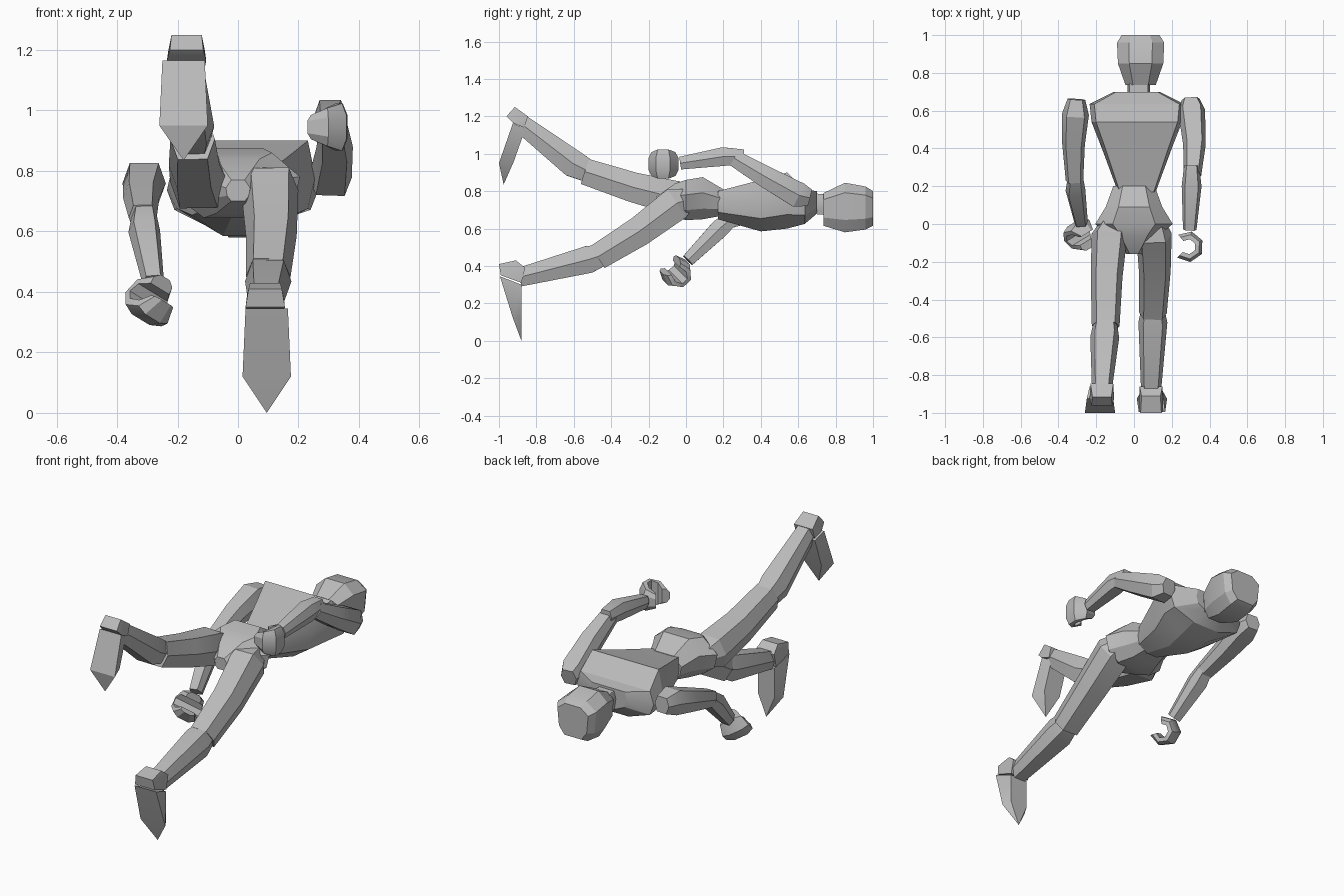
import bpy, bmesh
from math import sin, cos, radians
from mathutils import Vector

cube = bpy.data.objects.get("Cube")
if cube:
    bpy.data.objects.remove(cube)

grey = bpy.data.materials.new("plain_grey")
grey.use_nodes = True
TONE = (0.5, 0.5, 0.5, 1)
grey.diffuse_color = TONE
grey.node_tree.nodes["Principled BSDF"].inputs["Base Color"].default_value = TONE

# Shared thickness profiles, from the trunk outwards
THIGH = (.06, .09, .08, .07)
SHIN = (.05, .073, .05)
UPPER_ARM = (.045, .068, .057, .044)
FOREARM = (.038, .05, .034)
HEEL = (.055, .05, .06, .06, .065)
SOLE = (.07, .08, 0, .055, .055)


def finish(name, bm):
    bmesh.ops.recalc_face_normals(bm, faces=bm.faces)
    mesh = bpy.data.meshes.new(name)
    bm.to_mesh(mesh)
    bm.free()
    mesh.materials.append(grey)
    obj = bpy.data.objects.new(name, mesh)
    bpy.context.collection.objects.link(obj)
    bpy.ops.object.select_all(action='DESELECT')
    bpy.context.view_layer.objects.active = obj
    obj.select_set(True)
    bpy.ops.object.shade_smooth_by_angle(angle=radians(25))


def skin(name, rings):
    """Join closed rings of points into a capped solid."""
    bm = bmesh.new()
    loops = [[bm.verts.new(point) for point in ring] for ring in rings]
    for near, far in zip(loops, loops[1:]):
        for i in range(len(near)):
            bm.faces.new((near[i - 1], near[i], far[i], far[i - 1]))
    bm.faces.new(loops[0])
    bm.faces.new(loops[-1])
    finish(name, bm)


def body(name, centre, back, front, shoulder, sections):
    """Eight-sided trunk part from sections (y, half width, top, bottom)."""
    rings = []
    for y, half, top, bottom in sections:
        height = top - bottom
        side = [(half * back, top), (half, top - height * shoulder),
                (half * .9, bottom + height * .25), (half * front, bottom)]
        rings.append([(centre + w, y, z) for w, z in side] +
                     [(centre - w, y, z) for w, z in reversed(side)])
    skin(name, rings)


def limb(name, profile, path):
    """Flattened six-sided limb along a path of joints."""
    joints = [Vector(joint) for joint in path]
    last = len(joints) - 1
    rings = []
    for i, (joint, radius) in enumerate(zip(joints, profile)):
        along = (joints[min(i + 1, last)] - joints[max(i - 1, 0)]).normalized()
        across = (Vector((1, 0, 0)) - along * along.x).normalized() * radius
        depth = along.cross(across)
        ring = [across * 1.05, across * .7 + depth, depth - across * .7]
        rings.append([joint + p for p in ring] + [joint - p for p in ring])
    skin(name, rings)


def hull(name, centre, widths, profile):
    """Convex solid from a (y, z) side profile spread to each half width."""
    bm = bmesh.new()
    for half, (y, z) in zip(widths, profile):
        for x in {centre - half, centre + half}:
            bm.verts.new((x, y, z))
    bmesh.ops.convex_hull(bm, input=bm.verts)
    bmesh.ops.dissolve_limit(bm, angle_limit=.03, verts=bm.verts, edges=bm.edges)
    finish(name, bm)


def hand(name, centre, forward, outward):
    """Cupped hand: a curled, rounded strip with its opening on the palm side."""
    forward, outward = Vector(forward).normalized(), Vector(outward).normalized()
    side = forward.cross(outward)
    rings = []
    for step in range(6):
        turn = radians(step * 53 - 40)
        half = .04 + .04 * sin(radians(step * 36))
        spoke = outward * sin(turn) - forward * cos(turn)
        outer = [(.065, -half), (.082, -half / 2), (.082, half / 2), (.065, half)]
        inner = [(.04, half), (.04, -half)]
        rings.append([Vector(centre) + spoke * r + side * h for r, h in outer + inner])
    skin(name, rings)


# Trunk
body("chest", .015, .9, .35, .4, [
    (.17, .1, .8, .65), (.4, .185, .86, .585), (.54, .24, .9, .6),
    (.635, .25, .81, .625), (.7, .12, .8, .68)])
body("pelvis", 0, .55, .55, .37, [
    (.2, .11, .81, .67), (.09, .15, .875, .65), (0, .205, .86, .645),
    (-.06, .13, .84, .66), (-.16, .04, .77, .7)])

# Neck and head
body("neck", .025, .8, .8, .4, [(.66, .06, .79, .68), (.78, .06, .78, .67)])
body("head", .035, .5, .55, .2, [
    (.735, .08, .79, .615), (.85, .12, .845, .58),
    (.96, .125, .825, .595), (1, .1, .8, .615)])

# Left leg
limb("left_thigh", THIGH, [
    (.105, .01, .755), (.105, -.05, .735), (.11, -.25, .585), (.1, -.47, .45)])
limb("left_shin", SHIN, [(.1, -.41, .47), (.1, -.52, .435), (.09, -.89, .34)])
hull("left_heel", .09, HEEL, [
    (-1, .41), (-.91, .43), (-.86, .39), (-.88, .31), (-.99, .35)])
hull("left_foot", .095, SOLE, [
    (-.995, .345), (-.925, .12), (-.88, 0), (-.88, .3), (-.88, .13)])

# Right leg
limb("right_thigh", THIGH, [
    (-.12, 0, .755), (-.13, -.06, .765), (-.145, -.28, .82), (-.15, -.54, .905)])
limb("right_shin", SHIN, [(-.15, -.47, .88), (-.155, -.6, .945), (-.17, -.88, 1.16)])
hull("right_heel", -.17, HEEL, [
    (-.96, 1.2), (-.915, 1.25), (-.845, 1.2), (-.865, 1.14), (-.925, 1.165)])
hull("right_foot", -.18, SOLE, [
    (-.925, 1.165), (-1, .95), (-.975, .835), (-.86, 1.13), (-.92, .96)])

# Arms
limb("left_upper_arm", UPPER_ARM, [
    (.3, .66, .765), (.305, .6, .78), (.32, .42, .88), (.31, .26, .975)])
limb("left_forearm", FOREARM, [(.305, .31, .985), (.305, .2, .985), (.295, -.03, .95)])
limb("right_upper_arm", UPPER_ARM, [
    (-.305, .66, .765), (-.31, .58, .76), (-.32, .42, .71), (-.315, .23, .645)])
limb("right_forearm", FOREARM, [(-.31, .25, .66), (-.31, .18, .6), (-.28, .01, .43)])
hand("left_hand", (.287, -.12, .945), (0, -1, 0), (1, 0, 0))
hand("right_hand", (-.275, -.06, .375), (0, -1, -1), (-.65, .53, -.53))
